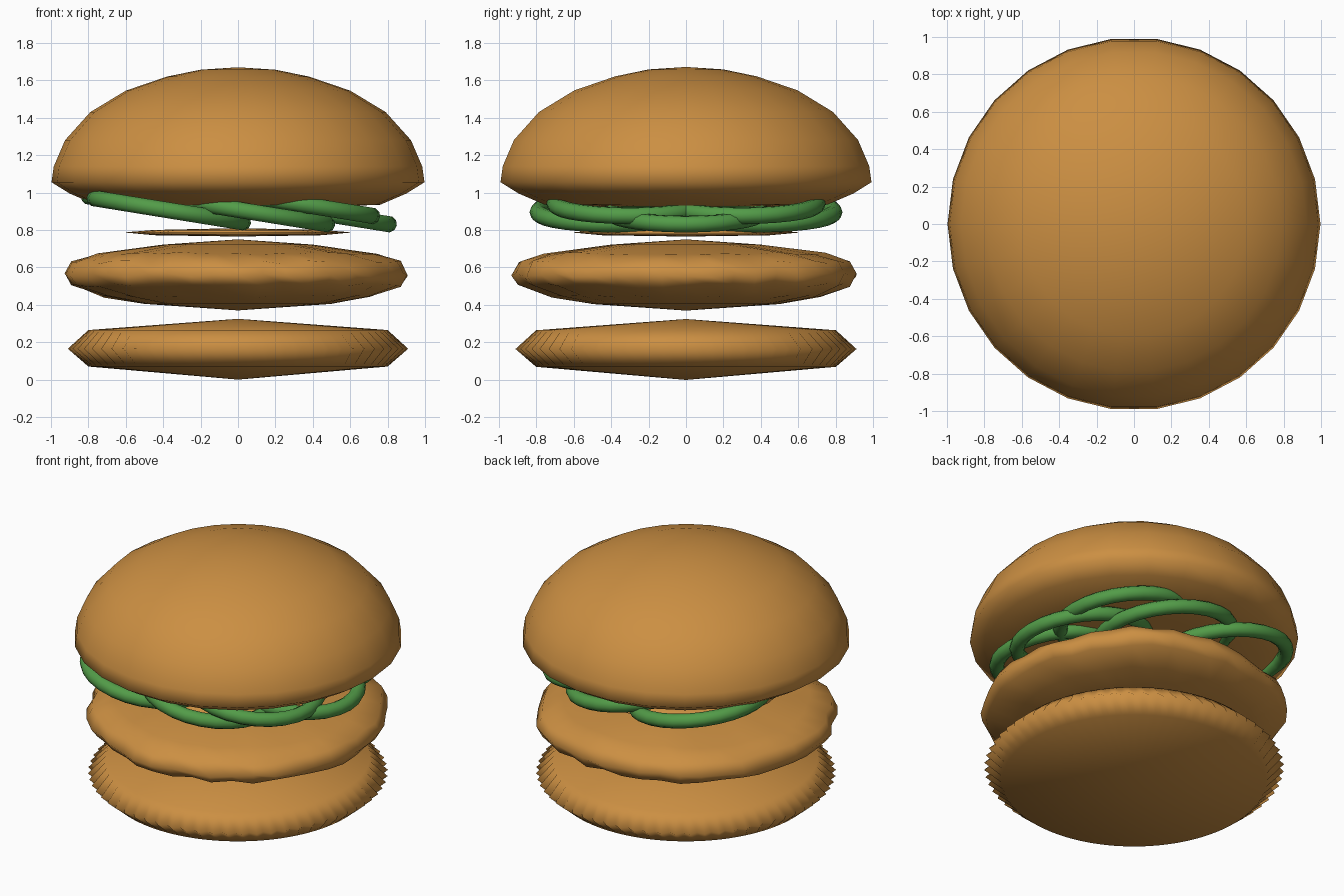
import bpy, bmesh, math, random

random.seed(4)
cube = bpy.data.objects.get("Cube")
if cube:
    bpy.data.objects.remove(cube)


def material(name, rgb):
    m = bpy.data.materials.new(name)
    m.use_nodes = True
    m.diffuse_color = (*rgb, 1)
    m.node_tree.nodes["Principled BSDF"].inputs["Base Color"].default_value = (*rgb, 1)
    return m


TOAST = material("toasted brown", (0.60, 0.275, 0.055))
GREEN = material("pepper green", (0.085, 0.33, 0.065))


def lathe(name, profile, sides, wobble=None):
    """Revolve (radius, z) points; the first and last close on the axis.
    wobble(ring, side) gives a radius factor and a height offset."""
    bm = bmesh.new()
    rings = []
    for k, (r, z) in enumerate(profile[1:-1]):
        ring = []
        for i in range(sides):
            a = math.tau * i / sides
            f, dz = wobble(k, i) if wobble else (1, 0)
            ring.append(bm.verts.new((r * f * math.cos(a), r * f * math.sin(a), z + dz)))
        rings.append(ring)
    top = bm.verts.new((0, 0, profile[0][1]))
    base = bm.verts.new((0, 0, profile[-1][1]))
    for i in range(sides):
        j = (i + 1) % sides
        bm.faces.new((top, rings[0][i], rings[0][j]))
        bm.faces.new((base, rings[-1][j], rings[-1][i]))
        for a, b in zip(rings, rings[1:]):
            bm.faces.new((a[i], b[i], b[j], a[j]))
    bmesh.ops.recalc_face_normals(bm, faces=bm.faces)
    for f in bm.faces:
        f.smooth = True
    mesh = bpy.data.meshes.new(name)
    bm.to_mesh(mesh)
    bm.free()
    mesh.materials.append(TOAST)
    obj = bpy.data.objects.new(name, mesh)
    bpy.context.collection.objects.link(obj)
    return obj


# Domed top bun with a tucked-in underside
lathe("top_bun", [(0, 1.67), (0.2, 1.657), (0.38, 1.62), (0.6, 1.545), (0.79, 1.43),
                  (0.925, 1.28), (0.985, 1.14), (0.997, 1.055), (0.9, 0.995),
                  (0.76, 0.935), (0.5, 0.925), (0, 0.925)], 26)

# Patty with an uneven, crispy rim
SIDES = 44
edge = [random.uniform(-0.02, 0.025) for _ in range(SIDES)]
weight = (0, 0.6, 1, 1, 1, 0.6, 0)


def crispy(ring, side):
    w = weight[ring]
    return 1 + w * edge[side], w * random.uniform(-0.012, 0.012)


lathe("patty", [(0, 0.75), (0.4, 0.722), (0.75, 0.675), (0.88, 0.625), (0.915, 0.56),
                (0.88, 0.505), (0.72, 0.445), (0.5, 0.405), (0, 0.37)], SIDES, crispy)

# Bottom bun with a fluted rim
lathe("bottom_bun", [(0, 0.325), (0.8, 0.265), (0.895, 0.165), (0.8, 0.07), (0, 0)], 128,
      lambda ring, side: (1 + (0.018 if side % 2 else -0.018) * (ring == 1), 0))

# Thin slice lying on the patty
lathe("thin_slice", [(0, 0.81), (0.45, 0.8), (0.61, 0.787), (0.45, 0.772), (0, 0.765)], 24)


# Tilted pepper rings, overlapping under the top bun
def pepper_ring(name, x, y, z):
    bpy.ops.mesh.primitive_torus_add(major_radius=0.4, minor_radius=0.045, major_segments=28,
                                     minor_segments=10, location=(x, y, z),
                                     rotation=(0, 0.16, 0))
    obj = bpy.context.object
    obj.name = name
    obj.data.materials.append(GREEN)
    bpy.ops.object.shade_smooth()


for side, s in (("left", 1), ("right", -1)):
    for label, x, y, z in (("back", -0.37, 0.38, 0.905), ("middle", 0.08, 0.39, 0.895),
                           ("upper", 0.32, 0.3, 0.94)):
        # front is -y, rings are mirrored across it
        pepper_ring(f"pepper_ring_{label}_{side}", x, s * y, z)
pepper_ring("pepper_ring_end", 0.41, 0, 0.895)
pepper_ring("pepper_ring_start", -0.4, 0, 0.915)
